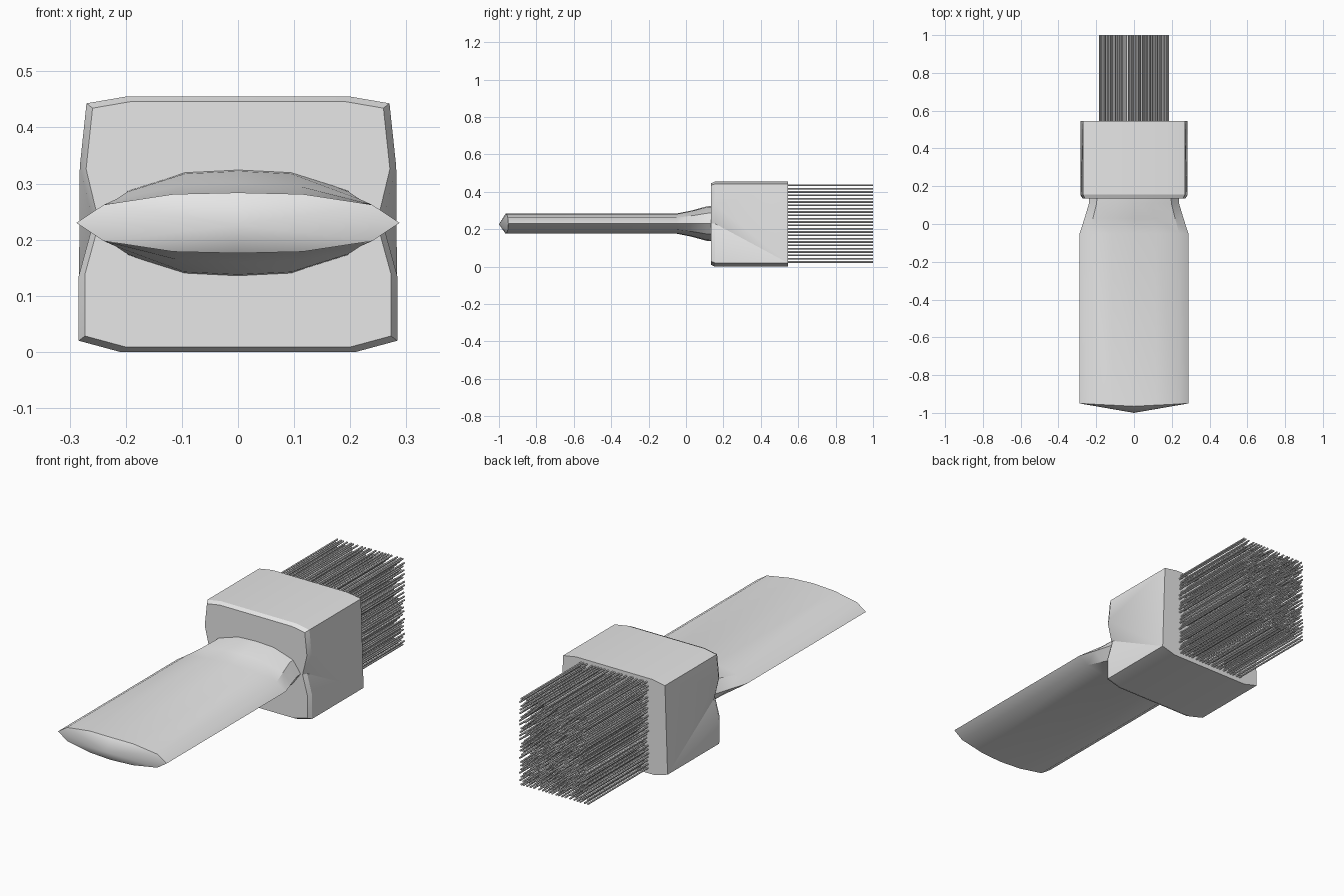
import bpy, bmesh, math, random
from mathutils import Matrix

if "Cube" in bpy.data.objects:
    bpy.data.objects.remove(bpy.data.objects["Cube"])
random.seed(4)

grey = bpy.data.materials.new("plain_grey")
grey.use_nodes = True
grey.diffuse_color = (0.8, 0.8, 0.8, 1)
grey.node_tree.nodes["Principled BSDF"].inputs["Base Color"].default_value = (0.8, 0.8, 0.8, 1)
MID = 0.23


def finish(bm, name, angle):
    bmesh.ops.recalc_face_normals(bm, faces=bm.faces)
    mesh = bpy.data.meshes.new(name)
    bm.to_mesh(mesh)
    bm.free()
    mesh.materials.append(grey)
    obj = bpy.data.objects.new(name, mesh)
    bpy.context.collection.objects.link(obj)
    bpy.ops.object.select_all(action='DESELECT')
    obj.select_set(True)
    bpy.context.view_layer.objects.active = obj
    bpy.ops.object.shade_smooth_by_angle(angle=math.radians(angle))
    return obj


def ring(bm, points, y):
    return [bm.verts.new((x, y, z)) for x, z in points]


def bridge(bm, a, b):
    for i in range(len(a)):
        j = (i + 1) % len(a)
        bm.faces.new((a[i], a[j], b[j], b[i]))


# Handle: lens-shaped sections, flaring upwards and narrowing at the neck
def lens(half_width, half_height):
    top = [(1, 0), (0.83, 0.6), (0.4, 0.95), (0, 1), (-0.4, 0.95), (-0.83, 0.6)]
    outline = top + [(-x, -z) for x, z in top]
    return [(x * half_width, MID + z * half_height) for x, z in outline]


bm = bmesh.new()
sections = [(-0.95, 0.288, 0.054), (-0.05, 0.288, 0.054),
            (0.03, 0.262, 0.07), (0.11, 0.238, 0.092), (0.2, 0.235, 0.1)]
rings = [ring(bm, lens(w, h), y) for y, w, h in sections]
for v in rings[0]:
    v.co.y -= 0.015 * (1 - abs(v.co.x) / 0.288)
for a, b in zip(rings, rings[1:]):
    bridge(bm, a, b)
tip = bm.verts.new((0, -1, MID - 0.004))
for a, b in zip(rings[0], rings[0][1:] + rings[0][:1]):
    bm.faces.new((a, b, tip))
bm.faces.new(rings[-1])
finish(bm, "handle", 28)

# Ferrule: chamfered block whose sides are pinched where the handle meets it
right = [(0.21, 0.0), (0.284, 0.02), (0.284, 0.135), (0.258, MID),
         (0.282, 0.33), (0.27, 0.443), (0.2, 0.455)]
outline = right + [(-x, z) for x, z in reversed(right)]
bm = bmesh.new()
face_ring = ring(bm, [(x * 0.96, MID + (z - MID) * 0.96) for x, z in outline], 0.135)
front = ring(bm, outline, 0.155)
bridge(bm, face_ring, front)
bm.faces.new(face_ring)
corners = [0, 1, 5, 6, 7, 8, 12, 13]
back = dict(zip(corners, ring(bm, [outline[i] for i in corners], 0.545)))
bm.faces.new([back[i] for i in corners])
for i, j in ((0, 1), (5, 6), (6, 7), (7, 8), (12, 13), (13, 0)):
    bm.faces.new((front[i], front[j], back[j], back[i]))
# Side facets fan out from the lower back corner
for low, step in ((1, 1), (12, -1)):
    line = [front[low + step * k] for k in range(5)]
    for a, b in zip(line[:3], line[1:4]):
        bm.faces.new((a, b, back[low]))
    bm.faces.new((line[3], line[4], back[low + 4 * step], back[low]))
finish(bm, "ferrule", 20)

# Bristles: even rows of thin rods, scattered sideways
ROWS, PER_ROW, START, END = 24, 20, 0.5, 1.0
turn = Matrix.Rotation(math.pi / 2, 4, 'X')
bm = bmesh.new()
for row in range(ROWS):
    z = 0.025 + 0.41 * row / (ROWS - 1)
    for col in range(PER_ROW):
        x = -0.176 + 0.352 * col / (PER_ROW - 1) + random.uniform(-0.006, 0.006)
        place = Matrix.Translation((x, (START + END) / 2, z)) @ turn
        bmesh.ops.create_cone(bm, cap_ends=True, segments=6, radius1=0.0045,
                              radius2=0.0045, depth=END - START, matrix=place)
finish(bm, "bristles", 30)
